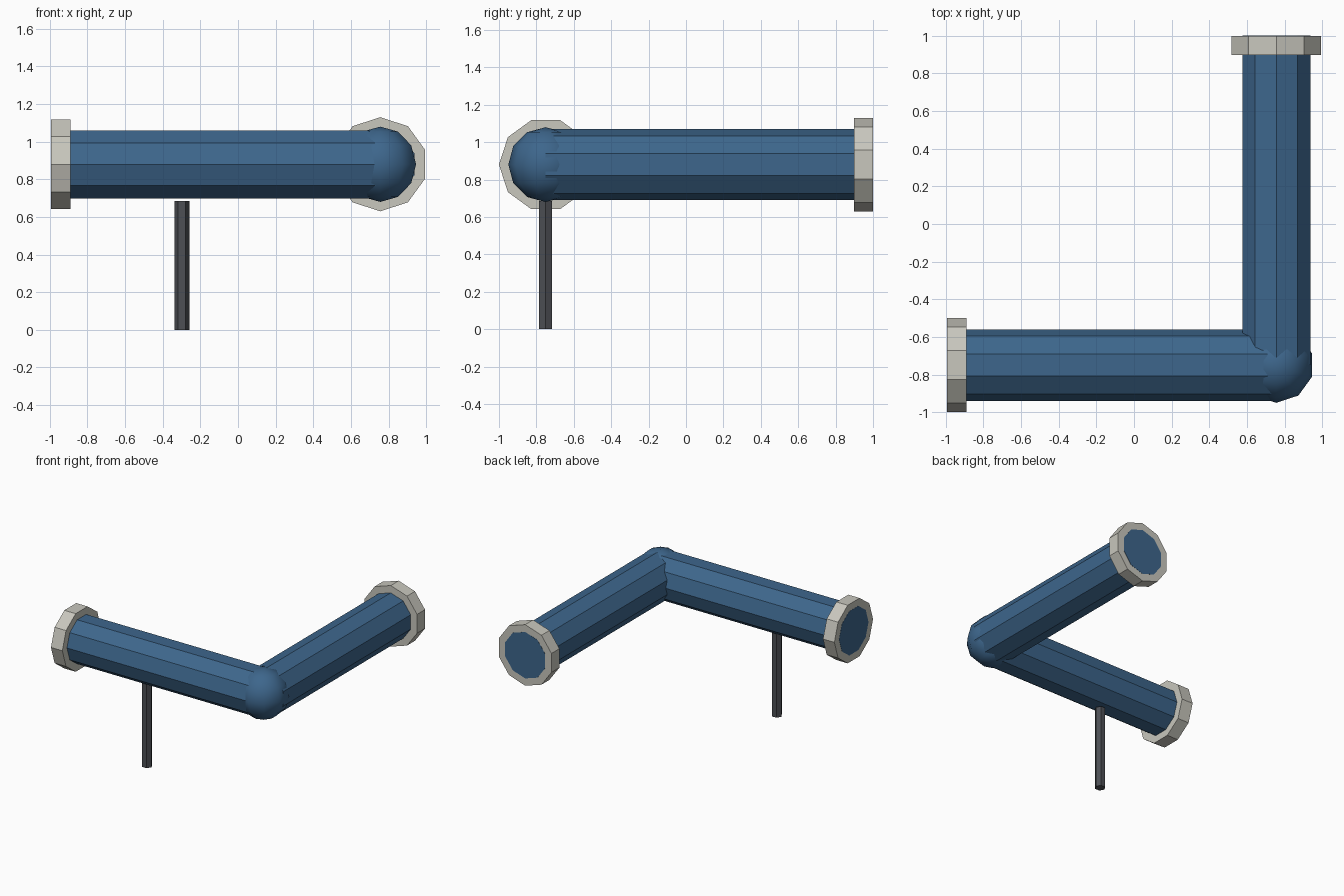
import bpy
import math

if "Cube" in bpy.data.objects:
    bpy.data.objects.remove(bpy.data.objects["Cube"])

CX, CY, CZ = 0.756, -0.75, 0.88     # corner where the two pipe runs meet


def material(name, rgb):
    m = bpy.data.materials.new(name)
    m.diffuse_color = (*rgb, 1)
    m.use_nodes = True
    m.node_tree.nodes["Principled BSDF"].inputs["Base Color"].default_value = m.diffuse_color
    return m


blue = material("pipe blue", (0.047, 0.133, 0.262))
grey = material("flange grey", (0.58, 0.57, 0.51))
dark = material("post dark grey", (0.075, 0.08, 0.09))


def finish(name, mat):
    ob = bpy.context.object
    ob.name = name
    ob.data.materials.append(mat)
    return ob


def cylinder(name, mat, sides, radius, start, end, axis, spin=0):
    """Flat-sided cylinder between two points along one axis."""
    rot = {"x": (0, math.pi / 2, 0), "y": (math.pi / 2, 0, 0), "z": (0, 0, spin)}[axis]
    mid = [(a + b) / 2 for a, b in zip(start, end)]
    bpy.ops.mesh.primitive_cylinder_add(vertices=sides, radius=radius,
                                        depth=math.dist(start, end),
                                        location=mid, rotation=rot)
    return finish(name, mat)


# Pipe runs, ends a hair proud of the flange faces
cylinder("side_pipe", blue, 10, 0.19, (-0.995, CY, CZ), (CX, CY, CZ), "x")
cylinder("back_pipe", blue, 10, 0.19, (CX, CY, CZ), (CX, 1.001, CZ), "y")

# End flanges
cylinder("side_flange", grey, 10, 0.25, (-0.994, CY, CZ), (-0.891, CY, CZ), "x")
cylinder("back_flange", grey, 10, 0.25, (CX, 0.897, CZ), (CX, 1, CZ), "y")

# Rounded elbow joint
bpy.ops.mesh.primitive_uv_sphere_add(segments=10, ring_count=6, radius=0.2,
                                     location=(CX, CY, CZ))
bpy.ops.object.shade_smooth()
finish("elbow_joint", blue)

# Support post under the side pipe
cylinder("support_post", dark, 6, 0.04, (-0.298, CY, 0), (-0.298, CY, 0.685), "z", math.pi / 2)
